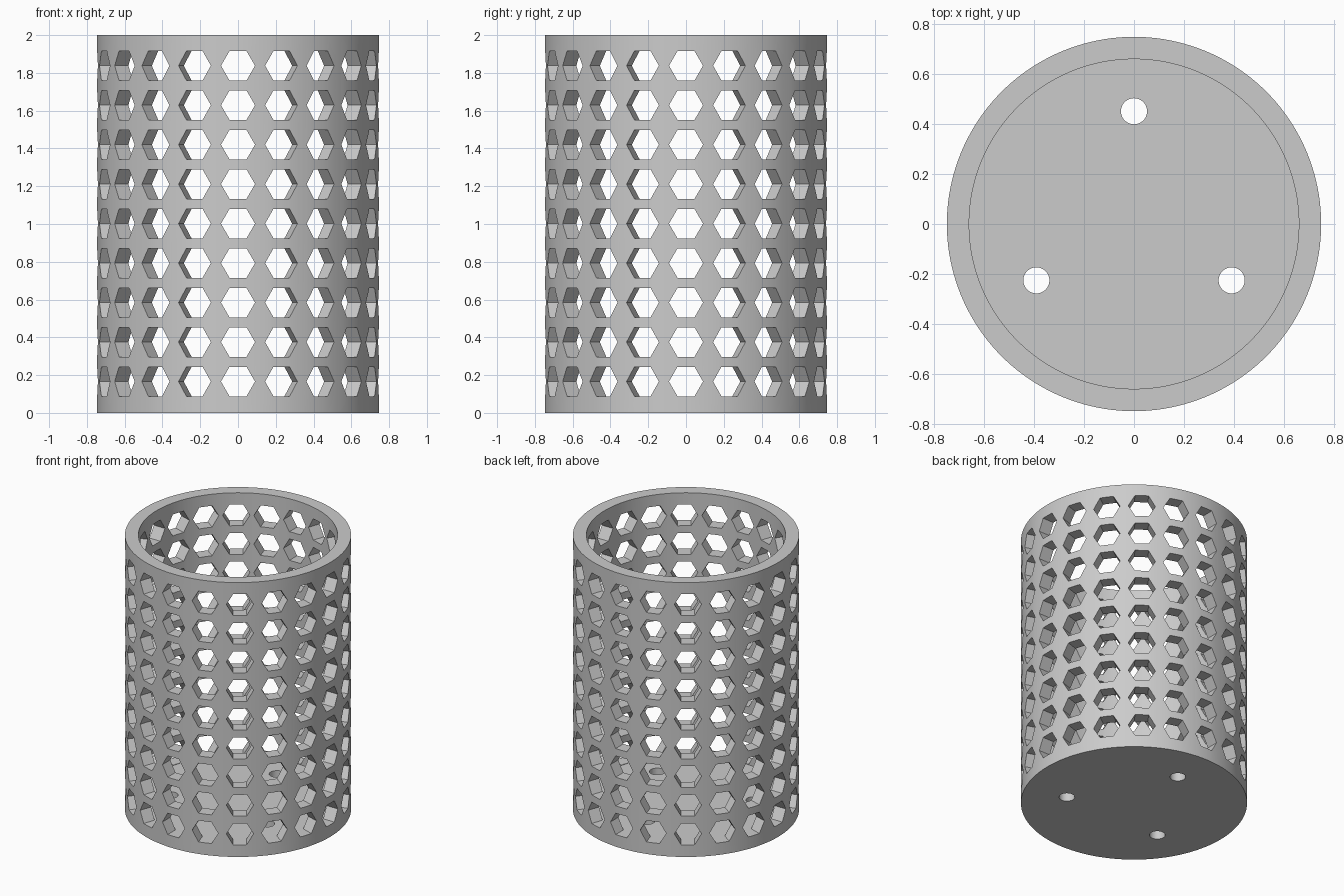
import bpy, bmesh, math
from mathutils import Matrix, Vector

cube = bpy.data.objects.get("Cube")
if cube:
    bpy.data.objects.remove(cube, do_unlink=True)

OUTER, INNER, HEIGHT, FLOOR = 0.747, 0.658, 2.0, 0.085
COLUMNS, ROWS, FIRST_ROW, ROW_STEP, HEX = 20, 9, 0.166, 0.209, 0.09
DRAINS, DRAIN_RING, DRAIN_RADIUS = 3, 0.45, 0.052

grey = bpy.data.materials.new("plain grey")
grey.use_nodes = True
grey.diffuse_color = (0.6, 0.6, 0.6, 1)
grey.node_tree.nodes["Principled BSDF"].inputs["Base Color"].default_value = (0.6, 0.6, 0.6, 1)


def add_object(name, bm):
    bmesh.ops.recalc_face_normals(bm, faces=bm.faces)
    mesh = bpy.data.meshes.new(name)
    bm.to_mesh(mesh)
    bm.free()
    mesh.materials.append(grey)
    obj = bpy.data.objects.new(name, mesh)
    bpy.context.collection.objects.link(obj)
    return obj


def add_prism(bm, sides, radius, depth, matrix):
    bmesh.ops.create_cone(bm, cap_ends=True, segments=sides, radius1=radius,
                          radius2=radius, depth=depth, matrix=matrix)


# Open cup: wall and floor turned from one profile
bm = bmesh.new()
profile = [(0, 0), (OUTER, 0), (OUTER, HEIGHT), (INNER, HEIGHT), (INNER, FLOOR), (0, FLOOR)]
verts = [bm.verts.new((x, 0, z)) for x, z in profile]
edges = [bm.edges.new(pair) for pair in zip(verts, verts[1:])]
bmesh.ops.spin(bm, geom=verts + edges, cent=(0, 0, 0), axis=(0, 0, 1),
               angle=math.tau, steps=160)
bmesh.ops.remove_doubles(bm, verts=bm.verts, dist=0.0001)
cup = add_object("perforated_cup", bm)

# Hexagonal wall holes, points to the sides, and round floor holes
bm = bmesh.new()
middle = (OUTER + INNER) / 2
for column in range(COLUMNS):
    turn = Matrix.Rotation(math.tau * column / COLUMNS, 4, "Z")
    for row in range(ROWS):
        place = Matrix.Translation((middle, 0, FIRST_ROW + row * ROW_STEP))
        # lay the prism along x, then make sure a corner points sideways
        lay = Matrix.Rotation(math.pi / 2, 4, "Y")
        add_prism(bm, 6, HEX, 0.18, turn @ place @ lay)
for i in range(DRAINS):
    angle = math.pi / 2 + math.tau * i / DRAINS
    spot = Vector((math.cos(angle), math.sin(angle), 0)) * DRAIN_RING
    add_prism(bm, 48, DRAIN_RADIUS, 0.4, Matrix.Translation(spot))
cutter = add_object("hole_cutter", bm)
cutter.hide_render = True

# Cut the holes
cut = cup.modifiers.new("holes", "BOOLEAN")
cut.operation = "DIFFERENCE"
cut.solver = "EXACT"
cut.object = cutter
bpy.context.view_layer.objects.active = cup
cup.select_set(True)
bpy.ops.object.modifier_apply(modifier=cut.name)
bpy.data.objects.remove(cutter, do_unlink=True)
bpy.ops.object.shade_smooth_by_angle(angle=math.radians(30))
